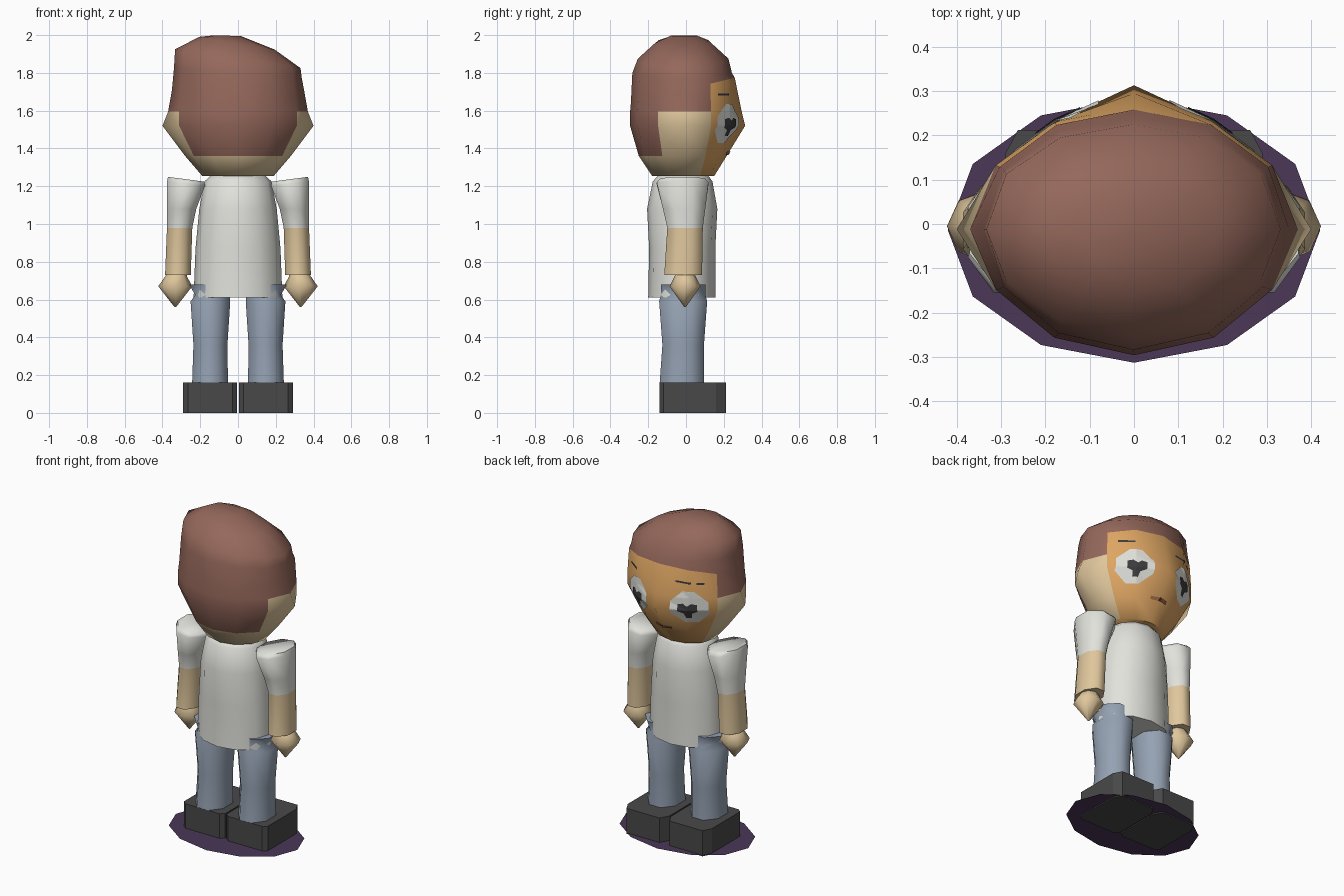
import bpy, bmesh, math
from mathutils import Vector
from mathutils.bvhtree import BVHTree

if "Cube" in bpy.data.objects:
    bpy.data.objects.remove(bpy.data.objects["Cube"])


def material(name, r, g, b):
    m = bpy.data.materials.new(name)
    m.diffuse_color = (r, g, b, 1)
    m.use_nodes = True
    m.node_tree.nodes["Principled BSDF"].inputs["Base Color"].default_value = m.diffuse_color
    return m


HAIR = material("hair_brown", .30, .138, .105)
SKIN = material("skin_tan", .74, .57, .335)
FACE = material("face_orange", .73, .38, .125)
WHITE = material("shirt_white", .75, .76, .71)
JEANS = material("jeans_blue", .30, .36, .45)
SHOE = material("shoe_charcoal", .066, .066, .066)
PURPLE = material("base_purple", .07, .038, .095)
DARK = material("pupil_dark", .045, .045, .05)
MOUTH = material("mouth_brown", .32, .12, .06)


def finish(name, bm, mats, smooth=60):
    bmesh.ops.recalc_face_normals(bm, faces=bm.faces)
    me = bpy.data.meshes.new(name)
    bm.to_mesh(me)
    bm.free()
    for m in mats:
        me.materials.append(m)
    ob = bpy.data.objects.new(name, me)
    bpy.context.collection.objects.link(ob)
    if smooth:
        bpy.ops.object.select_all(action='DESELECT')
        ob.select_set(True)
        bpy.context.view_layer.objects.active = ob
        bpy.ops.object.shade_smooth_by_angle(angle=math.radians(smooth))
    return ob


def loft(rings, rule=None):
    """Skin rings of points; rule(row, column) gives the material index."""
    bm = bmesh.new()
    loops = [[bm.verts.new(p) for p in r] for r in rings]
    n = len(loops[0])
    for row, (a, b) in enumerate(zip(loops, loops[1:])):
        for i in range(n):
            j = (i + 1) % n
            f = bm.faces.new((a[i], a[j], b[j], b[i]))
            f.material_index = rule(row, i) if rule else 0
    bottom = bm.faces.new(loops[0][::-1])
    top = bm.faces.new(loops[-1])
    if rule:
        bottom.material_index = rule(0, 0)
        top.material_index = rule(len(rings) - 2, 0)
    return bm


def oval(z, cx, rx, cy, ry, n, flat=False, tilt=0):
    k = 1 / math.cos(math.pi / n) if flat else 1
    pts = []
    for i in range(n):
        a = math.tau * (i + (.5 if flat else 0)) / n
        x = rx * k * math.sin(a)
        pts.append((cx + x, cy + ry * k * math.cos(a), z + tilt * x))
    return pts


def mirror_x(rings, s):
    return [[(s * x, y, z) for x, y, z in r] for r in rings]


# Base disc
bm = bmesh.new()
bm.faces.new([bm.verts.new(p) for p in oval(.007, 0, .42, -.014, .299, 12)])
finish("base_disc", bm, [PURPLE], 0)


# Head: twelve columns, face in front, bare sides, hair at back and on top
def head_ring(z, cx, rx, yf, yb, tx=0, ty=0, nose=0, ear=0):
    r = []
    for i in range(12):
        a = math.tau * i / 12
        x, y = rx * math.sin(a), math.cos(a)
        y *= yf if y > 0 else yb
        if i == 0:
            y += nose
        if i in (3, 9):
            x += math.copysign(ear, x)
            y -= .012
        r.append((cx + x, y, z + tx * x + ty * y))
    return r


head_rings = [
    head_ring(1.255, 0, .19, .15, .18),
    head_ring(1.36, 0, .27, .205, .25, nose=.01, ear=.01),
    head_ring(1.52, 0, .36, .265, .296, nose=.048, ear=.04),
    head_ring(1.595, 0, .36, .265, .296, nose=.03, ear=.01),
    head_ring(1.71, 0, .35, .258, .292, 0, .25),
    head_ring(1.80, -.001, .338, .243, .284, -.07, 0),
    head_ring(1.875, -.001, .332, .225, .255, -.15, 0),
    head_ring(1.957, -.005, .20, .135, .165, -.17, 0),
    head_ring(1.997, -.055, .07, .06, .08, -.03, 0),
]


def head_color(row, col):
    if row >= 4:
        return 0
    if col in (0, 1, 10, 11):
        return 2
    if row >= 3:
        return 0
    if row >= 1 and col in (4, 5, 6, 7):
        return 0
    return 1


bm = loft(head_rings, head_color)
tree = BVHTree.FromBMesh(bm)
finish("head", bm, [HAIR, SKIN, FACE])


# Face details: thin patches draped over the front of the head
def patch(name, outline, mat, lift):
    bm = bmesh.new()
    cx = sum(p[0] for p in outline) / len(outline)
    cz = sum(p[1] for p in outline) / len(outline)
    c = bm.verts.new((cx, 0, cz))
    vs = [bm.verts.new((x, 0, z)) for x, z in outline]
    for i in range(len(vs)):
        bm.faces.new((c, vs[i], vs[(i + 1) % len(vs)]))
    bmesh.ops.subdivide_edges(bm, edges=bm.edges[:], cuts=7, use_grid_fill=True)
    for v in bm.verts:
        hit = tree.ray_cast(Vector((v.co.x, 1, v.co.z)), Vector((0, -1, 0)))[0]
        v.co.y = (hit.y if hit else .1) + lift
    finish(name, bm, [mat], 0)


def bar(x0, x1, z0, z1):
    return [(x0, z0), (x0, z1), (x1, z1), (x1, z0)]


eye = [(.08, 1.495), (.08, 1.57), (.145, 1.635), (.205, 1.635), (.272, 1.57),
       (.272, 1.495), (.205, 1.43), (.145, 1.43)]
pupil = [(.122, 1.555), (.15, 1.562), (.172, 1.545), (.194, 1.562), (.222, 1.555),
         (.222, 1.512), (.192, 1.497), (.185, 1.465), (.158, 1.465), (.152, 1.497), (.122, 1.512)]
for side, s in (("right", 1), ("left", -1)):
    patch(f"eye_{side}", [(s * x, z) for x, z in eye], WHITE, .004)
    patch(f"pupil_{side}", [(s * x, z) for x, z in pupil], DARK, .008)
patch("eyebrow_right", bar(.18, .26, 1.68, 1.692), DARK, .004)
patch("eyebrow_left_inner", bar(-.19, -.10, 1.683, 1.694), DARK, .004)
patch("eyebrow_left_outer", bar(-.25, -.215, 1.678, 1.69), DARK, .004)
patch("mouth", bar(-.055, .055, 1.365, 1.383), MOUTH, .007)

# Shirt body
finish("shirt", loft([
    oval(.61, 0, .235, -.022, .178, 12),
    oval(.87, 0, .225, -.02, .175, 12),
    oval(1.08, 0, .205, -.02, .186, 12),
    oval(1.225, 0, .178, -.018, .158, 12),
    oval(1.26, 0, .14, -.015, .13, 12)]), [WHITE])

for side, s in (("right", 1), ("left", -1)):
    # Arm: short sleeve above a bare forearm
    arm = [oval(.73, .318, .068, -.015, .10, 8, True),
           oval(.98, .309, .067, -.005, .094, 8, True),
           oval(1.08, .298, .077, -.01, .112, 8, True),
           oval(1.215, .275, .10, -.018, .137, 8, True, .13),
           oval(1.237, .275, .096, -.018, .118, 8, True, .13)]
    finish(f"arm_{side}", loft(mirror_x(arm, s), lambda row, col: 0 if row == 0 else 1),
           [SKIN, WHITE])
    # Hand: pointed fist
    hand = [oval(.56, .332, .004, -.005, .004, 8),
            oval(.67, .332, .09, -.005, .082, 8),
            oval(.722, .328, .058, -.005, .056, 8),
            oval(.75, .32, .045, -.005, .045, 8)]
    finish(f"hand_{side}", loft(mirror_x(hand, s)), [SKIN], 80)
    # Trouser leg, its flared hip corner poking through the shirt hem
    leg = [oval(.15, .148, .095, -.022, .118, 8, True),
           oval(.36, .146, .09, -.015, .11, 8, True),
           oval(.59, .146, .105, -.015, .127, 8, True),
           oval(.625, .135, .092, -.015, .118, 8, True),
           oval(.68, .152, .107, -.015, .117, 8, True)]
    finish(f"leg_{side}", loft(mirror_x(leg, s)), [JEANS])
    # Shoe: block with clipped corners
    plan = [(.005, -.12), (.03, -.14), (.265, -.14), (.29, -.12),
            (.29, .16), (.262, .212), (.035, .212), (.005, .16)]
    finish(f"shoe_{side}", loft(mirror_x([[(x, y, z) for x, y in plan] for z in (0, .16)], s)),
           [SHOE], 0)
